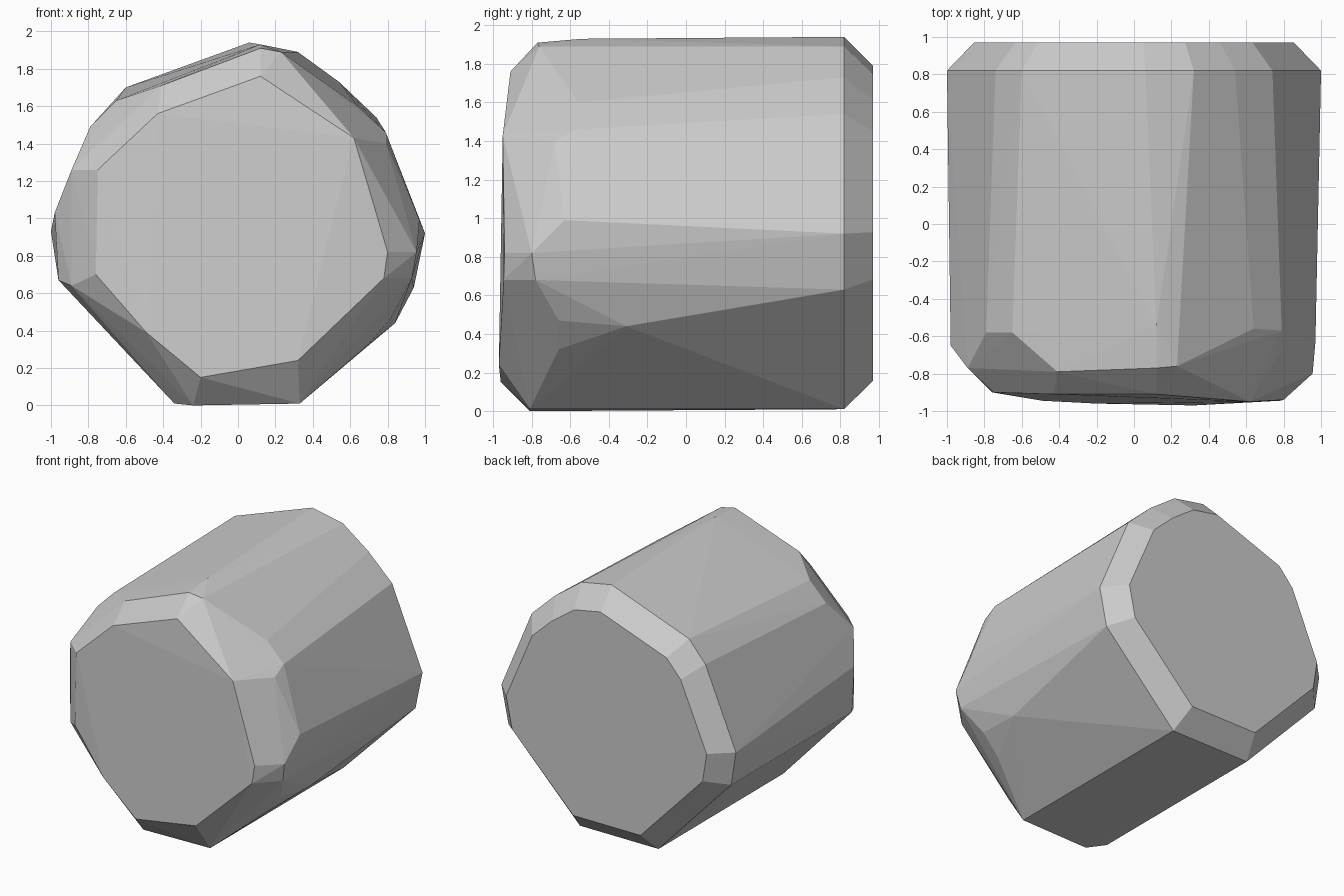
import bpy
import bmesh
import math

# Cross-section at the back (x, z)
BACK_Y, END_Y = 0.82, 0.97
back = [(0.06, 1.94), (0.32, 1.89), (0.54, 1.73), (0.74, 1.54), (1.0, 0.92),
        (0.94, 0.63), (0.33, 0.01), (-0.34, 0.01), (-0.96, 0.67), (-1.0, 0.93),
        (-0.74, 1.54), (-0.60, 1.70)]

# Irregular worn front shoulder (x, y, z)
shoulder = [(0.12, -0.54, 1.93), (0.12, -0.77, 1.91), (0.23, -0.76, 1.89),
            (0.64, -0.56, 1.60), (0.79, -0.57, 1.46), (0.79, -0.68, 1.40),
            (0.97, -0.63, 0.99), (0.955, -0.80, 0.82), (0.93, -0.78, 0.68),
            (0.84, -0.31, 0.44), (0.82, -0.66, 0.47), (0.69, -0.66, 0.32),
            (0.33, -0.81, 0.01), (-0.24, -0.81, 0.0), (-0.34, -0.70, 0.01),
            (-0.96, -0.65, 0.67), (-0.89, -0.77, 0.64), (-0.98, -0.65, 1.03),
            (-0.89, -0.77, 1.26), (-0.79, -0.58, 1.49), (-0.65, -0.58, 1.63),
            (-0.41, -0.79, 1.71)]

# Slightly domed front face (x, y, z)
face = [(-0.43, -0.91, 1.56), (0.12, -0.91, 1.76), (0.62, -0.95, 1.43),
        (0.80, -0.94, 0.82), (0.78, -0.945, 0.68), (0.32, -0.97, 0.24),
        (-0.20, -0.96, 0.15), (-0.49, -0.945, 0.39), (-0.76, -0.90, 0.70),
        (-0.75, -0.90, 1.26)]

# Stone block: hull around all sections, with a chamfered flat back
points = [(x, BACK_Y, z) for x, z in back]
points += [(x * 0.855, END_Y, 0.97 + (z - 0.97) * 0.845) for x, z in back]
points += shoulder + face

bm = bmesh.new()
for p in points:
    bm.verts.new(p)
hull = bmesh.ops.convex_hull(bm, input=bm.verts[:])
loose = [v for v in bm.verts if not v.link_faces]
bmesh.ops.delete(bm, geom=loose, context='VERTS')
bmesh.ops.dissolve_limit(bm, angle_limit=math.radians(1), verts=bm.verts[:], edges=bm.edges[:])
bmesh.ops.recalc_face_normals(bm, faces=bm.faces[:])

mesh = bpy.data.meshes.new("stone_block")
bm.to_mesh(mesh)
bm.free()
block = bpy.data.objects.new("stone_block", mesh)
bpy.context.collection.objects.link(block)
